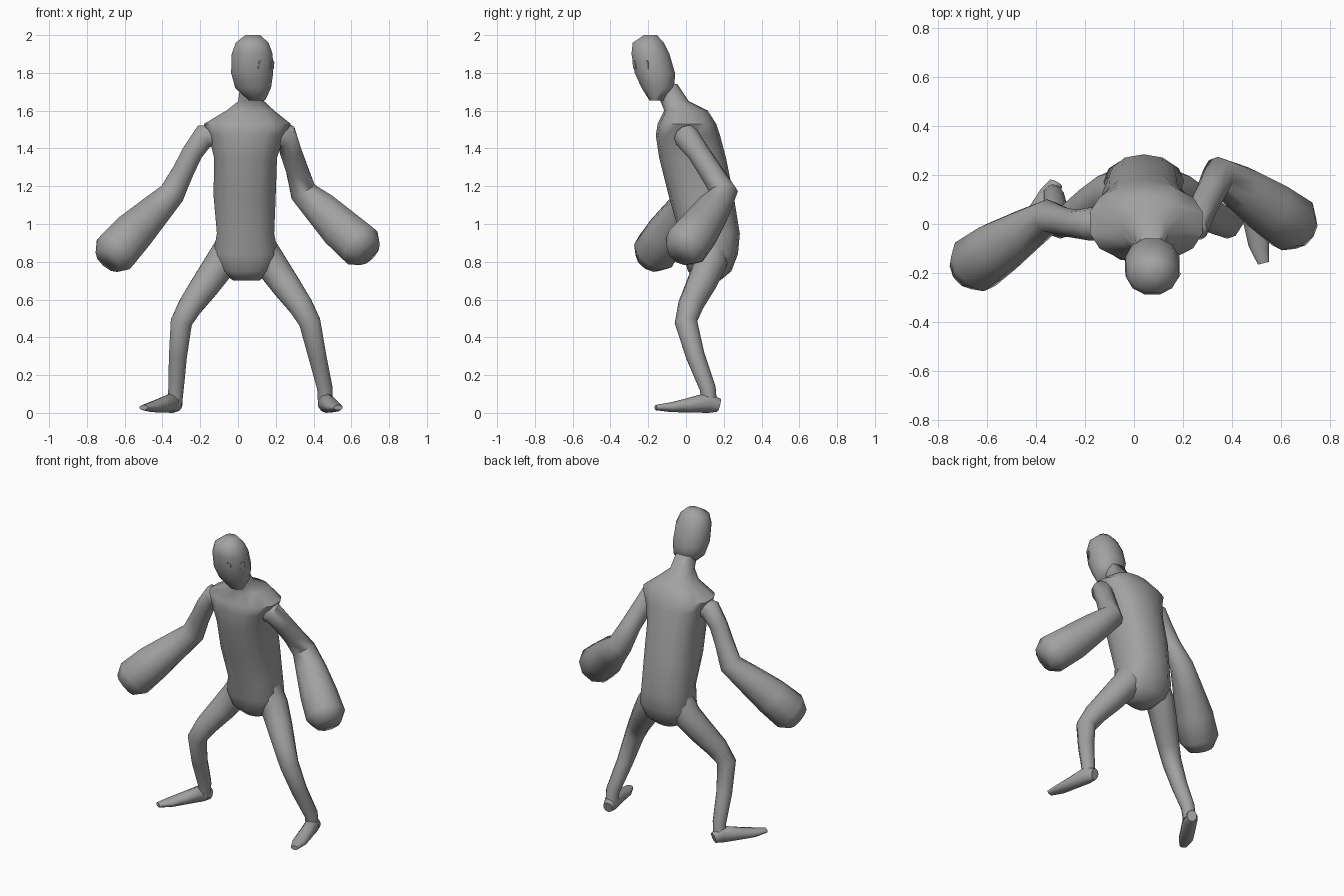
import bpy, bmesh, math
from mathutils import Vector
from mathutils.bvhtree import BVHTree

cube = bpy.data.objects.get("Cube")
if cube:
    bpy.data.objects.remove(cube, do_unlink=True)

grey = bpy.data.materials.new("plain_grey")
grey.use_nodes = True
COLOUR = (0.36, 0.36, 0.36, 1)
grey.diffuse_color = COLOUR
grey.node_tree.nodes["Principled BSDF"].inputs["Base Color"].default_value = COLOUR


def finish(name, bm):
    """Turn a bmesh into a smooth shaded grey object."""
    bmesh.ops.recalc_face_normals(bm, faces=bm.faces)
    mesh = bpy.data.meshes.new(name)
    bm.to_mesh(mesh)
    bm.free()
    mesh.materials.append(grey)
    obj = bpy.data.objects.new(name, mesh)
    bpy.context.collection.objects.link(obj)
    bpy.ops.object.select_all(action="DESELECT")
    obj.select_set(True)
    bpy.context.view_layer.objects.active = obj
    bpy.ops.object.shade_smooth_by_angle(angle=math.radians(60))
    return obj


def loft(name, rings):
    """Skin a list of point rings and cap both ends."""
    bm = bmesh.new()
    loops = [[bm.verts.new(p) for p in ring] for ring in rings]
    n = len(loops[0])
    for a, b in zip(loops, loops[1:]):
        for i in range(n):
            j = (i + 1) % n
            bm.faces.new((a[i], a[j], b[j], b[i]))
    bm.faces.new(loops[0])
    bm.faces.new(loops[-1])
    return finish(name, bm)


def ring(centre, u, v, ru, rv, sides, power=2.0):
    """Superellipse ring spanned by the directions u and v."""
    points = []
    for i in range(sides):
        a = 2 * math.pi * (i + 0.5) / sides
        c, s = math.cos(a), math.sin(a)
        cu = math.copysign(abs(c) ** (2 / power), c)
        sv = math.copysign(abs(s) ** (2 / power), s)
        points.append(centre + u * ru * cu + v * rv * sv)
    return points


X, Y, Z = Vector((1, 0, 0)), Vector((0, 1, 0)), Vector((0, 0, 1))


def stack(name, levels, sides, power):
    """Horizontal rings given as z, x, y, half width, half depth."""
    return loft(name, [ring(Vector((x, y, z)), X, Y, rx, ry, sides, power)
                       for z, x, y, rx, ry in levels])


def limb(name, stations, ref, sides=10):
    """Rings across a path, given as x, y, z, radius and optional second radius."""
    pts = [Vector(s[:3]) for s in stations]
    rings = []
    for i, s in enumerate(stations):
        t = (pts[min(i + 1, len(pts) - 1)] - pts[max(i - 1, 0)]).normalized()
        u = t.cross(ref).normalized()
        rings.append(ring(pts[i], u, u.cross(t), s[3], s[-1], sides))
    return loft(name, rings)


# Torso and neck
stack("torso", [
    (0.70, 0.045, 0.12, 0.07, 0.06),
    (0.75, 0.04, 0.125, 0.14, 0.115),
    (0.84, 0.04, 0.13, 0.175, 0.145),
    (0.95, 0.04, 0.125, 0.155, 0.16),
    (1.15, 0.035, 0.08, 0.168, 0.172),
    (1.35, 0.04, 0.035, 0.17, 0.177),
    (1.47, 0.045, 0.01, 0.205, 0.17),
    (1.53, 0.05, 0.005, 0.235, 0.155),
    (1.60, 0.065, 0.0, 0.13, 0.115),
    (1.65, 0.07, -0.06, 0.07, 0.075),
    (1.74, 0.07, -0.11, 0.06, 0.065),
], 14, 2.4)

# Head, with the chin turned to the left
head = stack("head", [
    (1.655, 0.10, -0.155, 0.045, 0.04),
    (1.72, 0.08, -0.148, 0.098, 0.09),
    (1.80, 0.075, -0.165, 0.115, 0.11),
    (1.90, 0.075, -0.188, 0.112, 0.104),
    (1.96, 0.075, -0.2, 0.09, 0.085),
    (2.0, 0.078, -0.188, 0.04, 0.035),
], 12, 2.1)

# Eyes: thin arched plates laid on the face
tree = BVHTree.FromPolygons([v.co for v in head.data.vertices],
                            [p.vertices[:] for p in head.data.polygons])
for side, degrees in (("left", -19), ("right", -65)):
    a = math.radians(degrees)
    out = Vector((math.cos(a), math.sin(a), 0))
    hit, normal, _, _ = tree.ray_cast(Vector((0.075, -0.175, 1.845)), out)
    u = Z.cross(normal).normalized()
    v = normal.cross(u)
    arch = [hit - v * 0.025 - u * 0.014, hit - v * 0.025 + u * 0.014]
    for k in range(5):
        b = math.pi * k / 4
        arch.append(hit + u * 0.014 * math.cos(b) + v * (0.01 + 0.012 * math.sin(b)))
    loft(side + "_eye", [[p + normal * d for p in arch] for d in (-0.004, 0.004)])

# Arms, swelling into club shaped forearms
limb("right_arm", [
    (-0.08, 0.0, 1.47, 0.06), (-0.18, 0.0, 1.465, 0.068),
    (-0.24, 0.0, 1.38, 0.058), (-0.29, 0.01, 1.28, 0.06),
    (-0.35, 0.03, 1.16, 0.072), (-0.45, -0.03, 1.06, 0.092),
    (-0.56, -0.10, 0.95, 0.115), (-0.65, -0.165, 0.85, 0.122),
    (-0.69, -0.195, 0.805, 0.08)], Y)
limb("left_arm", [
    (0.15, 0.0, 1.47, 0.06), (0.255, 0.0, 1.465, 0.068),
    (0.28, 0.065, 1.38, 0.06), (0.315, 0.13, 1.28, 0.062),
    (0.345, 0.2, 1.17, 0.075), (0.44, 0.145, 1.08, 0.095),
    (0.55, 0.07, 0.97, 0.115), (0.648, 0.0, 0.885, 0.122),
    (0.69, -0.03, 0.845, 0.08)], Y)

# Legs: the thighs mirror each other about the pelvis, the shins differ
MID = 0.04
thigh = [(-0.02, 0.13, 0.88, 0.105), (-0.1, 0.125, 0.78, 0.088),
         (-0.17, 0.08, 0.68, 0.08), (-0.25, 0.025, 0.57, 0.068),
         (-0.3, 0.0, 0.48, 0.06)]
shins = {
    "right": [(-0.318, 0.05, 0.3, 0.05), (-0.328, 0.115, 0.13, 0.043),
              (-0.335, 0.125, 0.04, 0.04)],
    "left": [(0.42, 0.05, 0.3, 0.05), (0.46, 0.115, 0.13, 0.043),
             (0.462, 0.125, 0.04, 0.04)],
}
for side, shin in shins.items():
    upper = thigh if side == "right" else [(2 * MID - x, y, z, r) for x, y, z, r in thigh]
    limb(side + "_leg", upper + shin, Y)

# Feet, flattened and pointing outwards
sizes = [(0.04, 0.03, 0.035), (0.055, 0.045, 0.055), (0.04, 0.045, 0.038),
         (0.03, 0.045, 0.026), (0.028, 0.025, 0.014)]
paths = {
    "right": [(-0.32, 0.165), (-0.345, 0.12), (-0.41, 0.02), (-0.46, -0.06), (-0.5, -0.13)],
    "left": [(0.455, 0.175), (0.465, 0.12), (0.49, 0.01), (0.51, -0.08), (0.53, -0.16)],
}
for side, path in paths.items():
    limb(side + "_foot", [p + s for p, s in zip(path, sizes)], Z)
